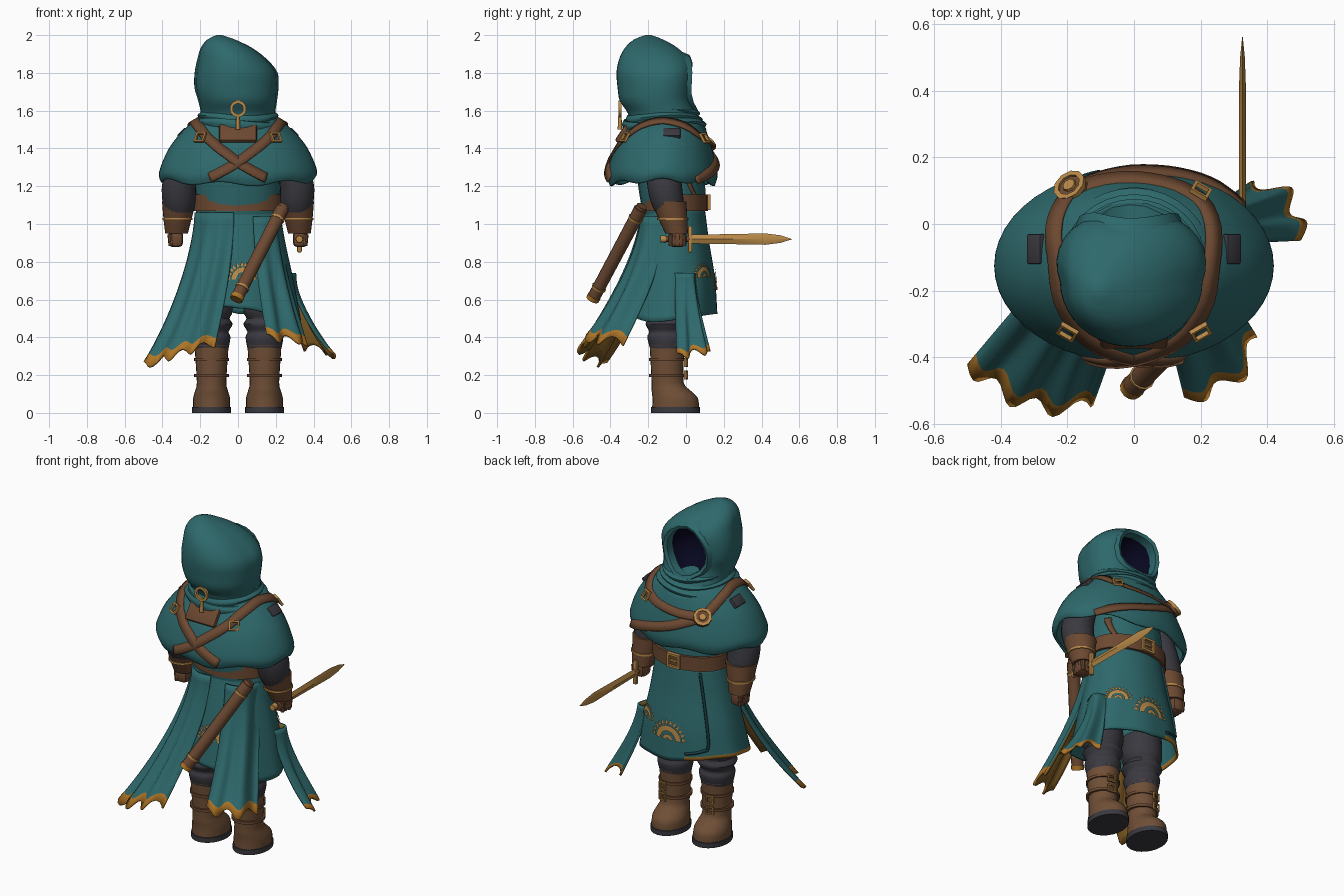
import bpy, bmesh, math
from mathutils import Vector, Matrix
from mathutils.bvhtree import BVHTree

if "Cube" in bpy.data.objects:
    bpy.data.objects.remove(bpy.data.objects["Cube"])


def material(name, r, g, b):
    m = bpy.data.materials.new(name)
    m.use_nodes = True
    m.diffuse_color = (r, g, b, 1)
    m.node_tree.nodes["Principled BSDF"].inputs["Base Color"].default_value = (r, g, b, 1)
    return m


TEAL = material("teal cloth", .027, .14, .148)
SEAM = material("dark teal seam", .008, .045, .05)
BROWN = material("brown leather", .15, .066, .031)
BOOT = material("boot leather", .16, .078, .037)
GREY = material("charcoal cloth", .042, .041, .051)
GOLD = material("gold metal", .48, .25, .065)
TRIM = material("ochre trim", .43, .18, .02)
LINING = material("ochre lining", .22, .11, .018)
NAVY = material("navy shadow", .002, .002, .014)


def finish(name, bm, mats, angle=40):
    me = bpy.data.meshes.new(name)
    bm.to_mesh(me)
    bm.free()
    for m in mats:
        me.materials.append(m)
    me.shade_smooth()
    me.set_sharp_from_angle(angle=math.radians(angle))
    ob = bpy.data.objects.new(name, me)
    bpy.context.collection.objects.link(ob)
    return ob


def solidify(ob, thickness, offset=0):
    mod = ob.modifiers.new("thickness", "SOLIDIFY")
    mod.thickness, mod.material_offset = thickness, offset


def refine(rings, sub):
    """Smooth the ring list with a Catmull-Rom curve."""
    out, n = [], len(rings)
    for i in range(n - 1):
        p = [rings[min(max(j, 0), n - 1)] for j in range(i - 1, i + 3)]
        for k in range(sub):
            t = k / sub
            out.append([b + .5 * t * (c - a + t * (2 * a - 5 * b + 4 * c - d + t * (3 * (b - c) + d - a)))
                        for a, b, c, d in zip(*p)])
    return out + [list(rings[-1])]


def loft(name, rings, mats, segs=24, sub=1, warp=None, caps=True, pick=None):
    """Skin elliptical rings given from low to high as z, cx, cy, rx, ry."""
    bm = bmesh.new()
    rows, rings = [], refine(rings, sub)
    for i, (z, cx, cy, rx, ry) in enumerate(rings):
        row = []
        for j in range(segs):
            a = math.tau * j / segs
            k, dz = warp(a, 1 - i / (len(rings) - 1)) if warp else (1, 0)
            row.append(bm.verts.new((cx + rx * k * math.cos(a), cy + ry * k * math.sin(a), z + dz)))
        rows.append(row)
    for i, (lo, hi) in enumerate(zip(rows, rows[1:])):
        for j in range(segs):
            n = (j + 1) % segs
            f = bm.faces.new((lo[j], lo[n], hi[n], hi[j]))
            if pick:
                f.material_index = pick(i, f.calc_center_median())
    if caps:
        bm.faces.new(rows[0][::-1])
        bm.faces.new(rows[-1])
    return finish(name, bm, mats)


def band(name, z0, z1, cx, cy, rx, ry, mat):
    return loft(name, [(z0, cx, cy, rx, ry), (z1, cx, cy, rx, ry)], [mat])


def tube(name, p, q, r0, r1, mat, segs=12):
    p, q = Vector(p), Vector(q)
    bm = bmesh.new()
    m = Matrix.Translation((p + q) / 2) @ (q - p).to_track_quat("Z", "Y").to_matrix().to_4x4()
    bmesh.ops.create_cone(bm, cap_ends=True, segments=segs, radius1=r0, radius2=r1, depth=(q - p).length, matrix=m)
    return finish(name, bm, [mat])


def box(name, loc, size, mat, bevel=.01, facing=(0, 0, 1)):
    bm = bmesh.new()
    rot = Vector(facing).to_track_quat("Z", "Y").to_matrix().to_4x4()
    bmesh.ops.create_cube(bm, size=1, matrix=Matrix.Translation(loc) @ rot @ Matrix.Diagonal((*size, 1)))
    bmesh.ops.bevel(bm, geom=bm.edges[:], offset=bevel, segments=2, affect="EDGES", profile=.5)
    return finish(name, bm, [mat])


def ring(name, loc, r, thick, facing, mat, sides=20):
    """Round ring, or a square buckle frame with four sides."""
    bm = bmesh.new()
    rows = []
    for i in range(sides):
        a = math.tau * (i + .5) / sides
        rows.append([bm.verts.new(((r + thick * u) * math.cos(a), (r + thick * u) * math.sin(a), thick * w))
                     for u, w in ((-1, -1), (1, -1), (1, 1), (-1, 1))])
    for a, b in zip(rows, rows[1:] + rows[:1]):
        for k in range(4):
            bm.faces.new((a[k], a[(k + 1) % 4], b[(k + 1) % 4], b[k]))
    bmesh.ops.recalc_face_normals(bm, faces=bm.faces[:])
    bm.transform(Matrix.Translation(loc) @ Vector(facing).to_track_quat("Z", "Y").to_matrix().to_4x4())
    return finish(name, bm, [mat])


def tree(ob):
    return BVHTree.FromPolygons([v.co for v in ob.data.vertices], [p.vertices[:] for p in ob.data.polygons])


def ribbon(name, path, width, mat, bvh, core, lift=.012):
    """Strap that hugs a surface; core is the point its normals lead away from."""
    bm = bmesh.new()
    pts = []
    for p in refine(path, 6):
        hit = bvh.find_nearest(Vector(p))[0]
        n = (hit - Vector(core)).normalized()
        pts.append((hit + n * lift, n))
    rows = []
    for i, (p, n) in enumerate(pts):
        t = pts[min(i + 1, len(pts) - 1)][0] - pts[max(i - 1, 0)][0]
        s = n.cross(t).normalized() * width / 2
        rows.append((bm.verts.new(p - s), bm.verts.new(p + s)))
    for a, b in zip(rows, rows[1:]):
        bm.faces.new((a[0], b[0], b[1], a[1]))
    solidify(finish(name, bm, [mat]), lift)


def sun(name, x, z, r, out, bvh):
    """Half sun emblem laid onto the cloth along the direction out."""
    bm = bmesh.new()
    out = Vector(out).normalized()
    side = Vector((-out.y, out.x, 0))
    base = Vector((x, -.1, z))

    def put(rad, ang):
        start = base + out + side * rad * math.cos(ang) + Vector((0, 0, rad * math.sin(ang)))
        hit = bvh.ray_cast(start, -out)[0]
        return bm.verts.new((hit or start - out * .75) + out * .008)
    for k in range(12):
        a, b = math.pi * k / 12, math.pi * (k + 1) / 12
        bm.faces.new((put(r * .45, a), put(r * .75, a), put(r * .75, b), put(r * .45, b)))
        bm.faces.new((put(.01, a), put(r * .3, a), put(r * .3, b), put(.01, b)))
        bm.faces.new((put(r * .82, a), put(r * 1.1, (a + b) / 2), put(r * .82, b)))
    finish(name, bm, [GOLD])


def tail(name, top_a, top_b, low_a, low_b, folds):
    """Flared coat tail with folds, scalloped hem and ochre lining."""
    bm = bmesh.new()
    nu, nv, grid = 24, 16, []
    ta, tb, la, lb = map(Vector, (top_a, top_b, low_a, low_b))
    out = (lb - la).cross(Vector((0, 0, 1))).normalized()
    for i in range(nu + 1):
        u, col = i / nu, []
        for j in range(nv + 1):
            v = j / nv
            top, low = ta.lerp(tb, u), la.lerp(lb, u)
            p = top.lerp(low, v ** 1.6)
            p.z = top.z + (low.z - top.z) * v
            p += out * (.055 * math.sin(math.pi * u) + .026 * v * math.sin(math.tau * folds * u))
            p.z += .022 * v ** 6 * math.cos(math.tau * (folds + .5) * u)
            col.append(bm.verts.new(p))
        grid.append(col)
    for i in range(nu):
        for j in range(nv):
            f = bm.faces.new((grid[i][j], grid[i][j + 1], grid[i + 1][j + 1], grid[i + 1][j]))
            f.material_index = int(j == nv - 1)
    solidify(finish(name, bm, [TEAL, TRIM, LINING, LINING], 60), .012, 2)


# Robe: torso, pleated skirt with uneven hem, and belt
core = (0, -.08, .8)
torso = loft("torso", [(1.0, 0, -.06, .22, .16), (1.25, 0, -.08, .22, .18), (1.52, 0, -.11, .17, .17)], [TEAL], sub=3)
skirt = loft("robe_skirt", [(.49, 0, -.085, .33, .25), (.7, 0, -.075, .292, .228), (.9, 0, -.07, .25, .193),
                            (1.08, 0, -.06, .22, .16)], [TEAL, TRIM], segs=64, sub=5, caps=False,
             warp=lambda a, t: (1 + .012 * t * math.cos(9 * a), t * t * (
                 .035 * math.sin(a) + .1 * max(0, -math.sin(a)) ** 3 + .07 * max(0, -math.cos(a)))),
             pick=lambda i, c: int(i == 0 and c.x < -.1 and c.y > -.25))
solidify(skirt, .012)
cloth = tree(skirt)
band("belt", 1.07, 1.155, 0, -.06, .237, .177, BROWN)
ring("belt_buckle", (0, .12, 1.115), .05, .009, (0, 1, 0), GOLD, 4)
box("belt_tongue", (0, .122, 1.115), (.05, .012, .012), GOLD, .003)
ribbon("waist_strap", [(.2, .01, 1.26), (.19, .04, 1.19), (.16, .06, 1.13)], .04, BROWN, tree(torso), core)
ribbon("panel_edge", [(-.15, .08, 1.05), (-.19, .09, .85), (-.22, .1, .65), (-.19, .12, .615), (-.1, .15, .59)],
       .014, SEAM, cloth, core, .012)
sun("front_sun", .01, .65, .11, (0, 1, 0), cloth)
sun("side_sun", .06, .715, .08, (.55, .8, 0), cloth)
sun("rear_sun", .03, .705, .09, (0, -1, 0), cloth)
tail("rear_right_tail", (-.23, -.1, 1.06), (-.02, -.24, 1.06), (-.5, -.42, .25), (-.13, -.55, .37), 3)
tail("rear_left_tail", (.08, -.24, 1.04), (.22, -.1, 1.04), (.15, -.52, .4), (.37, -.34, .38), 2)
tail("side_left_tail", (.285, -.06, .74), (.24, .05, .74), (.5, -.05, .3), (.36, .13, .35), 2)

# Shoulder mantle and its harness
mantle = loft("mantle", [(1.21, 0, -.125, .405, .28), (1.27, 0, -.125, .418, .292), (1.4, 0, -.12, .365, .258),
                         (1.5, 0, -.11, .285, .215), (1.55, 0, -.11, .22, .19), (1.6, 0, -.13, .17, .16)],
              [TEAL], segs=48, sub=4, caps=False,
              warp=lambda a, t: (1, t ** 3 * (.012 * math.cos(7 * a) + .02 * math.cos(a) ** 2)))
solidify(mantle, .014)
cape = tree(mantle)
heart = (0, -.12, 1.15)
straps = {
    "left_harness": [(-.15, -.41, 1.24), (0, -.42, 1.33), (.17, -.36, 1.47), (.25, -.12, 1.57), (.2, .09, 1.47),
                     (0, .15, 1.43), (-.19, .1, 1.42)],
    "right_harness": [(.15, -.41, 1.24), (0, -.42, 1.33), (-.17, -.36, 1.47), (-.25, -.12, 1.57), (-.24, .02, 1.51),
                      (-.19, .1, 1.42)],
    "chest_strap": [(-.19, .1, 1.42), (0, .16, 1.34), (.2, .14, 1.28), (.33, .06, 1.23)]}
for name, path in straps.items():
    ribbon(name, path, .054, BROWN, cape, heart, .012)
seat = cape.find_nearest(Vector((-.19, .12, 1.42)))[0]
out = (seat - Vector(heart)).normalized()
tube("brooch", seat, seat + out * .026, .05, .045, BROWN, 10)
ring("brooch_rim", seat + out * .025, .044, .008, out, GOLD, 10)
tube("brooch_stud", seat, seat + out * .034, .026, .02, GOLD, 8)
box("rear_pad", (0, -.335, 1.48), (.2, .11, .03), BROWN, .012, (0, -.75, .5))
tube("rear_pin", (0, -.35, 1.5), (0, -.35, 1.57), .012, .009, GOLD)
ring("rear_pin_ring", (0, -.35, 1.61), .036, .008, (0, 1, 0), GOLD)
ring("chest_buckle", (.2, .1, 1.455), .034, .007, (.4, .7, .5), GOLD, 4)
for s, side in ((1, "left"), (-1, "right")):
    ring(side + "_rear_buckle", (s * .2, -.325, 1.46), .034, .007, (s * .4, -.7, .5), GOLD, 4)
    box(side + "_shoulder_patch", (s * .29, -.075, 1.478), (.09, .06, .035), GREY, .006, (s * .7, 0, .7))

# Hood with squarer front and hollow face opening
hood = loft("hood", [(1.5, 0, -.1, .21, .21), (1.58, 0, -.125, .195, .18), (1.65, -.002, -.165, .203, .185),
                     (1.72, -.008, -.172, .213, .19), (1.8, -.01, -.175, .209, .193), (1.87, -.03, -.175, .178, .18),
                     (1.93, -.06, -.185, .135, .14), (1.975, -.088, -.198, .075, .08), (2, -.1, -.2, .015, .015)],
            [TEAL, NAVY], segs=40, sub=3,
            warp=lambda a, t: (1 + .36 * math.sin(math.pi * t) * max(0, math.sin(a)) * abs(math.cos(a)), 0))
bm = bmesh.new()
bmesh.ops.create_uvsphere(bm, u_segments=24, v_segments=16, radius=1,
                          matrix=Matrix.Translation((-.015, .03, 1.745)) @ Matrix.Diagonal((.14, .17, .145, 1)))
for f in bm.faces:
    f.material_index = 1
cutter = finish("face_cutter", bm, [TEAL, NAVY])
cutter.hide_render = True
cutter.hide_set(True)
cut = hood.modifiers.new("face opening", "BOOLEAN")
cut.object, cut.solver = cutter, "EXACT"
hull = tree(hood)
bm = bmesh.new()
edge = []
for k in range(16):
    a = math.tau * k / 16
    way = Vector((math.cos(a), 0, math.sin(a)))
    x, z = -.015 + .145 * way.x, 1.745 + .148 * way.z
    hit = hull.ray_cast(Vector((x, .5, z)), Vector((0, -1, 0)))[0] or Vector((x, -.1, z))
    edge.append([bm.verts.new(hit + way * u + Vector((0, w, 0)))
                 for u, w in ((-.016, -.04), (-.016, .012), (.003, .02), (.02, -.02))])
for a, b in zip(edge, edge[1:] + edge[:1]):
    for k in range(3):
        bm.faces.new((a[k], b[k], b[k + 1], a[k + 1]))
bmesh.ops.recalc_face_normals(bm, faces=bm.faces[:])
finish("hood_rim", bm, [TEAL], 60)
for k, (z, r) in enumerate(((1.53, .235), (1.565, .215), (1.6, .2))):
    loft("neck_fold_%d" % k, [(z - .025, 0, -.12, r - .02, r - .02), (z, 0, -.115, r, r * .95),
                              (z + .02, 0, -.125, r - .025, r - .03)], [TEAL], segs=32, sub=3,
         warp=lambda a, t: (1, .012 * math.sin(2 * a + k)))

# Arms, legs and boots
for s, side in ((1, "left"), (-1, "right")):
    loft(side + "_sleeve", [(1.06, s * .312, -.085, .075, .075), (1.12, s * .312, -.1, .088, .088),
                            (1.22, s * .31, -.115, .09, .092), (1.36, s * .27, -.12, .08, .09)], [GREY], sub=3)
    loft(side + "_bracer", [(.95, s * .325, -.05, .06, .06), (1.03, s * .32, -.07, .075, .077),
                            (1.12, s * .312, -.09, .09, .092)], [BROWN], sub=2)
    band(side + "_wrist_ring", 1.02, 1.032, s * .32, -.07, .08, .083, GOLD)
    box(side + "_fist", (s * .33, -.045, .922), (.08, .09, .09), BROWN, .025)
    for k in range(4):
        y = -.08 + k * .023
        tube(side + "_finger_%d" % k, (s * .36, y, .945), (s * .355, y, .885), .014, .012, BROWN, 8)
    x = s * .14
    loft(side + "_trouser", [(.34, x, -.1, .09, .09), (.4, x, -.1, .1, .105), (.43, x, -.1, .09, .095),
                             (.47, x, -.1, .112, .114), (.5, x, -.1, .095, .1), (.54, x, -.1, .112, .114),
                             (.66, x, -.1, .11, .11)], [GREY], sub=3)
    band(side + "_sole", 0, .03, x, -.055, .103, .13, GREY)
    loft(side + "_boot", [(.03, x, -.055, .098, .124), (.08, x, -.058, .097, .12), (.12, x, -.08, .086, .102),
                          (.16, x, -.097, .078, .085), (.28, x, -.1, .085, .088), (.38, x, -.1, .092, .094)],
         [BOOT], sub=3)
    for k, z in enumerate((.19, .275, .355)):
        band(side + "_boot_strap_%d" % k, z, z + .016, x, -.1, .093, .095, BROWN)
    for k, z in enumerate((.2, .265)):
        ring(side + "_boot_buckle_%d" % k, (x + s * .02, 0, z), .028, .005, (s * .2, 1, 0), GOLD, 4)

# Drawn sword and empty scabbard
X, Z = .325, .92
blade = loft("sword_blade", [(.03, 0, 0, .011, .024), (.2, 0, 0, .011, .026), (.42, 0, 0, .01, .03),
                             (.5, 0, 0, .007, .02), (.56, 0, 0, .001, .001)], [GOLD], segs=4)
blade.matrix_world = Matrix.Translation((X, 0, Z)) @ Matrix.Rotation(-math.pi / 2, 4, "X")
box("sword_guard", (X, .022, Z), (.025, .022, .14), GOLD, .006)
tube("sword_grip", (X, -.11, Z), (X, .02, Z), .014, .014, BROWN)
tube("sword_pommel", (X, -.135, Z), (X, -.105, Z), .018, .02, GOLD)
mouth, tip = Vector((.235, -.24, 1.08)), Vector((-.01, -.495, .6))
for name, a, b, r, mat in (("scabbard", 0, .97, .036, BROWN), ("scabbard_mouth", -.03, .04, .03, BROWN),
                           ("scabbard_ring", .1, .12, .04, GOLD), ("scabbard_band", .86, .88, .04, GOLD),
                           ("scabbard_tip", .96, 1, .037, TRIM)):
    tube(name, mouth.lerp(tip, a), mouth.lerp(tip, b), r, r * .95, mat)
